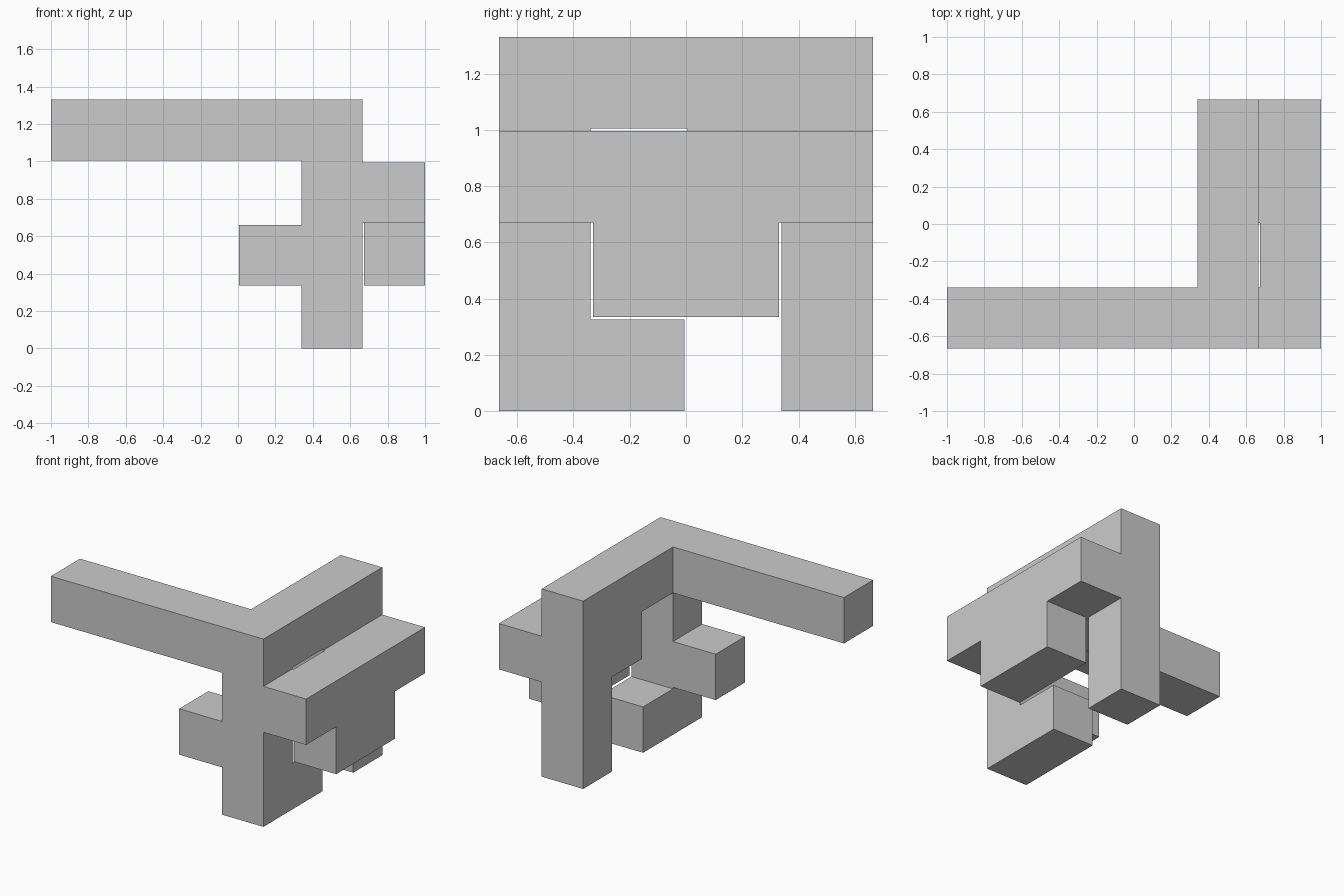
import bpy, bmesh
from itertools import product

if "Cube" in bpy.data.objects:
    bpy.data.objects.remove(bpy.data.objects["Cube"])

CELL, GAP = 0.335, 0.005          # cube pitch and clearance on each cube side
ORIGIN = (-3 * CELL, -2 * CELL, -GAP)

# Bars of the puzzle piece as inclusive cube ranges: (x, y, z)
BARS = {
    "top_rail":    ((0, 4), (0, 0), (3, 3)),
    "top_arm":     ((4, 4), (0, 3), (3, 3)),
    "front_post":  ((4, 4), (0, 0), (0, 3)),
    "back_post":   ((4, 4), (3, 3), (0, 3)),
    "foot":        ((4, 4), (0, 1), (0, 0)),
    "web":         ((4, 4), (2, 3), (2, 3)),
    "side_peg":    ((3, 4), (0, 0), (1, 1)),
    "shelf":       ((5, 5), (0, 3), (2, 2)),
    "shelf_tab":   ((5, 5), (1, 2), (1, 2)),
    "front_joint": ((4, 5), (0, 0), (2, 2)),
    "back_joint":  ((4, 5), (2, 3), (2, 2)),
}

# Fine grid: even slots are cube bodies, odd slots are the clearances between them
filled = set()
for bar in BARS.values():
    filled.update(product(*(range(2 * a, 2 * b + 1) for a, b in bar)))


def plane(i, axis):
    """Position of fine grid line i along an axis."""
    k, end = divmod(i, 2)
    return ORIGIN[axis] + (k + end) * CELL + (-GAP if end else GAP)


bm = bmesh.new()
verts = {}


def corner(key):
    if key not in verts:
        verts[key] = bm.verts.new([plane(key[a], a) for a in range(3)])
    return verts[key]


# Outer skin: one quad wherever a filled slot meets an empty one
for slot in sorted(filled):
    for axis, side in product(range(3), (0, 1)):
        neighbour = list(slot)
        neighbour[axis] += 2 * side - 1
        if tuple(neighbour) in filled:
            continue
        u, v = (axis + 1) % 3, (axis + 2) % 3
        loop = []
        for du, dv in ((0, 0), (1, 0), (1, 1), (0, 1)):
            key = list(slot)
            key[axis] += side
            key[u] += du
            key[v] += dv
            loop.append(corner(tuple(key)))
        bm.faces.new(loop if side else loop[::-1])

# Merge coplanar quads into clean flat faces
bmesh.ops.dissolve_limit(bm, angle_limit=0.01, verts=bm.verts[:], edges=bm.edges[:])

mesh = bpy.data.meshes.new("interlocking_puzzle_piece")
bm.to_mesh(mesh)
bm.free()
piece = bpy.data.objects.new("interlocking_puzzle_piece", mesh)
bpy.context.collection.objects.link(piece)
